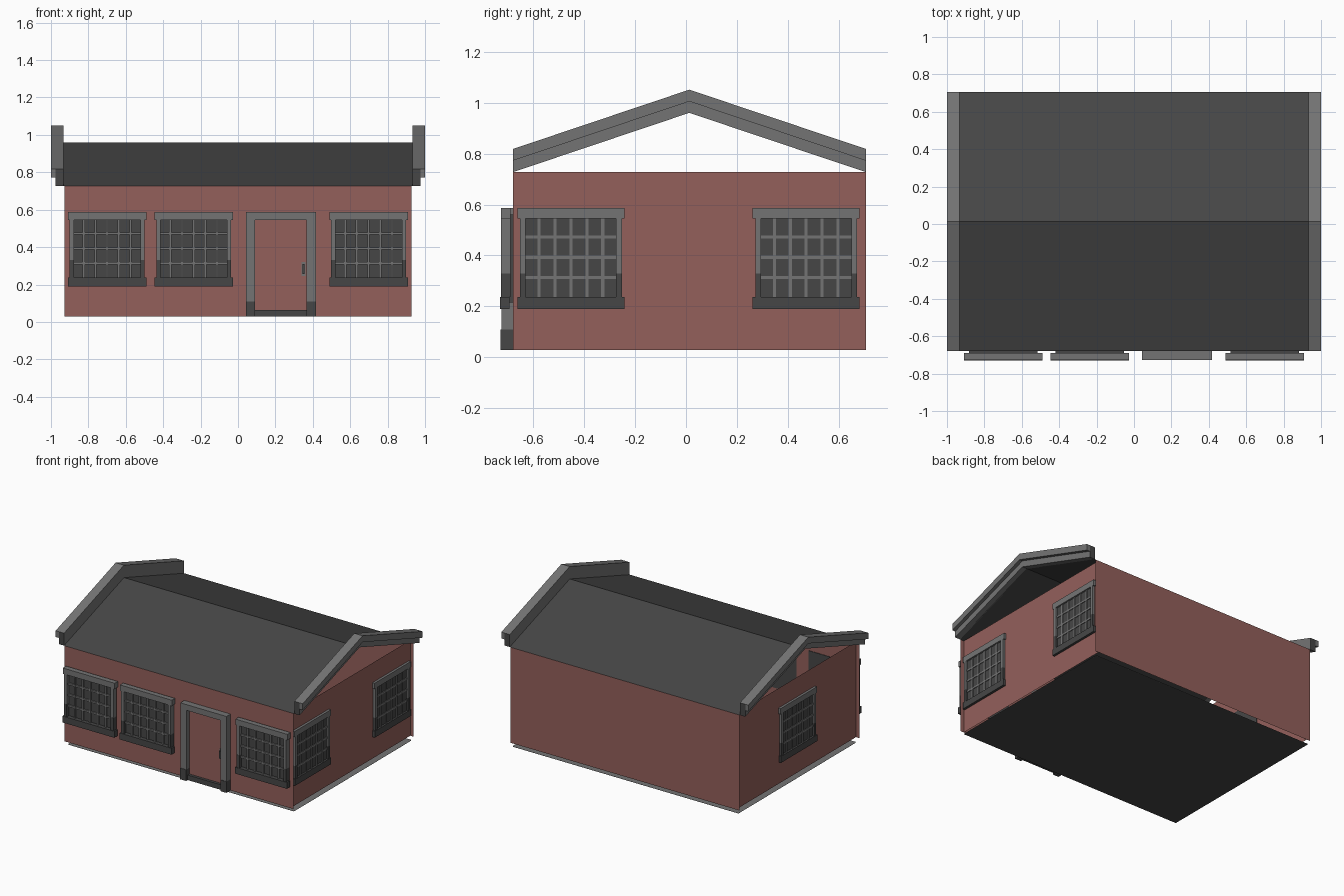
import bpy
from mathutils import Matrix, Vector
from math import radians

if "Cube" in bpy.data.objects:
    bpy.data.objects.remove(bpy.data.objects["Cube"])


def material(name, r, g, b):
    m = bpy.data.materials.new(name)
    m.diffuse_color = (r, g, b, 1)
    m.use_nodes = True
    m.node_tree.nodes["Principled BSDF"].inputs["Base Color"].default_value = m.diffuse_color
    return m


RED = material("brick_red", 0.295, 0.117, 0.105)
DARK = material("dark_grey", 0.062, 0.062, 0.062)
LIGHT = material("light_grey", 0.175, 0.175, 0.175)


def mesh(name, verts, faces, mats, indices=None):
    me = bpy.data.meshes.new(name)
    me.from_pydata(verts, [], faces)
    for m in mats:
        me.materials.append(m)
    if indices:
        for p, i in zip(me.polygons, indices):
            p.material_index = i
    ob = bpy.data.objects.new(name, me)
    bpy.context.collection.objects.link(ob)
    return ob


BOX_FACES = [(0, 1, 3, 2), (4, 6, 7, 5), (0, 4, 5, 1),
             (2, 3, 7, 6), (0, 2, 6, 4), (1, 5, 7, 3)]


def box(name, x, y, z, mat, M=Matrix()):
    verts = [M @ Vector((a, b, c)) for a in x for b in y for c in z]
    return mesh(name, verts, BOX_FACES, [mat])


def sheet(name, corners, mat):
    return mesh(name, corners, [(0, 1, 2, 3)], [mat])


def window(name, M, depth):
    """Window with its wall plane at local y = 0, facing local -y."""
    d = depth
    box(name + "_pane", (-.183, .183), (-d * .45, .004), (.215, .56), DARK, M)
    box(name + "_header", (-.21, .21), (-d, -d * .2), (.545, .587), LIGHT, M)
    box(name + "_sill", (-.21, .21), (-d * 1.1, -d * .3), (.19, .237), DARK, M)
    for s, side in ((-1, "left"), (1, "right")):
        x = sorted((s * .178, s * .2))
        box(f"{name}_{side}_jamb", x, (-d, -d * .2), (.33, .545), LIGHT, M)
        box(f"{name}_{side}_jamb_base", x, (-d * 1.02, -d * .2), (.237, .33), DARK, M)
    for i in range(5):
        c = (i - 2) * .0625
        box(f"{name}_upright_bar_{i}", (c - .006, c + .006), (-d * .7, -d * .4),
            (.237, .545), LIGHT, M)
    for i in range(3):
        c = .313 + i * .08
        box(f"{name}_cross_bar_{i}", (-.178, .178), (-d * .68, -d * .4),
            (c - .006, c + .006), LIGHT, M)


# Floor and walls are single sheets; the gables stay open
X, XS, YF, YB, Z0, Z1 = .927, .9, -.68, .707, .028, .727
sheet("floor", [(-.915, -.66, 0), (.915, -.66, 0), (.915, .70, 0), (-.915, .70, 0)], DARK)
# light upper skin of the floor
sheet("floor_top", [(-.915, -.66, .004), (.915, -.66, .004),
                    (.915, .70, .004), (-.915, .70, .004)], LIGHT)
for name, y in (("front_wall", YF), ("back_wall", YB)):
    sheet(name, [(-X, y, Z0), (X, y, Z0), (X, y, Z1), (-X, y, Z1)], RED)
for name, x in (("left_wall", -XS), ("right_wall", XS)):
    sheet(name, [(x, YF, Z0), (x, YB, Z0), (x, YB, Z1), (x, YF, Z1)], RED)

# Roof slopes
YR = .013
for name, y in (("front_roof", YF), ("back_roof", YB)):
    sheet(name, [(-.94, y, .727), (.94, y, .727), (.94, YR, .96), (-.94, YR, .96)], DARK)


# Gable trims: chevron strips, stepped outwards at the top
def chevron(name, x0, x1, low, high, end_mat):
    line = [(YF, 0), (YR, .233), (YB, 0)]
    verts = [(x, y, z + h) for y, z in line
             for x, h in ((x0, low), (x1, low), (x1, high), (x0, high))]
    faces = [(0, 1, 2, 3), (8, 11, 10, 9)]
    for k in (0, 4):
        for i in range(4):
            j = (i + 1) % 4
            faces.append((k + i, k + 4 + i, k + 4 + j, k + j))
    return mesh(name, verts, faces, [LIGHT, end_mat], [1, 1] + [0] * 8)


for s, side in ((-1, "left"), (1, "right")):
    chevron(side + "_gable_trim", s * .932, s * .975, .727, .818, DARK)
    chevron(side + "_gable_trim_lip", s * .975, s * 1.0, .772, .818, LIGHT)

# Front windows
for i, x in enumerate((-.70, -.237, .698)):
    window(f"front_window_{i}", Matrix.Translation((x, YF, 0)), .046)

# Side windows: two on the right, one on the left
for i, y in enumerate((-.452, .472)):
    window(f"right_window_{i}",
           Matrix.Translation((XS, y, 0)) @ Matrix.Rotation(radians(90), 4, 'Z'), .022)
window("left_window",
       Matrix.Translation((-XS, .012, 0)) @ Matrix.Rotation(radians(-90), 4, 'Z'), .022)

# Door with frame, dark feet, threshold and handle
box("door", (.088, .368), (-.69, -.678), (.03, .545), RED)
box("door_header", (.042, .416), (-.727, -.68), (.545, .587), LIGHT)
for x, side in (((.042, .09), "left"), ((.367, .416), "right")):
    box(f"door_{side}_jamb", x, (-.725, -.68), (.11, .545), LIGHT)
    box(f"door_{side}_jamb_foot", x, (-.728, -.68), (.028, .11), DARK)
box("door_threshold", (.09, .367), (-.71, -.68), (.028, .065), DARK)
box("door_handle_plate", (.34, .36), (-.697, -.69), (.245, .32), LIGHT)
box("door_handle", (.345, .355), (-.712, -.697), (.255, .31), DARK)
